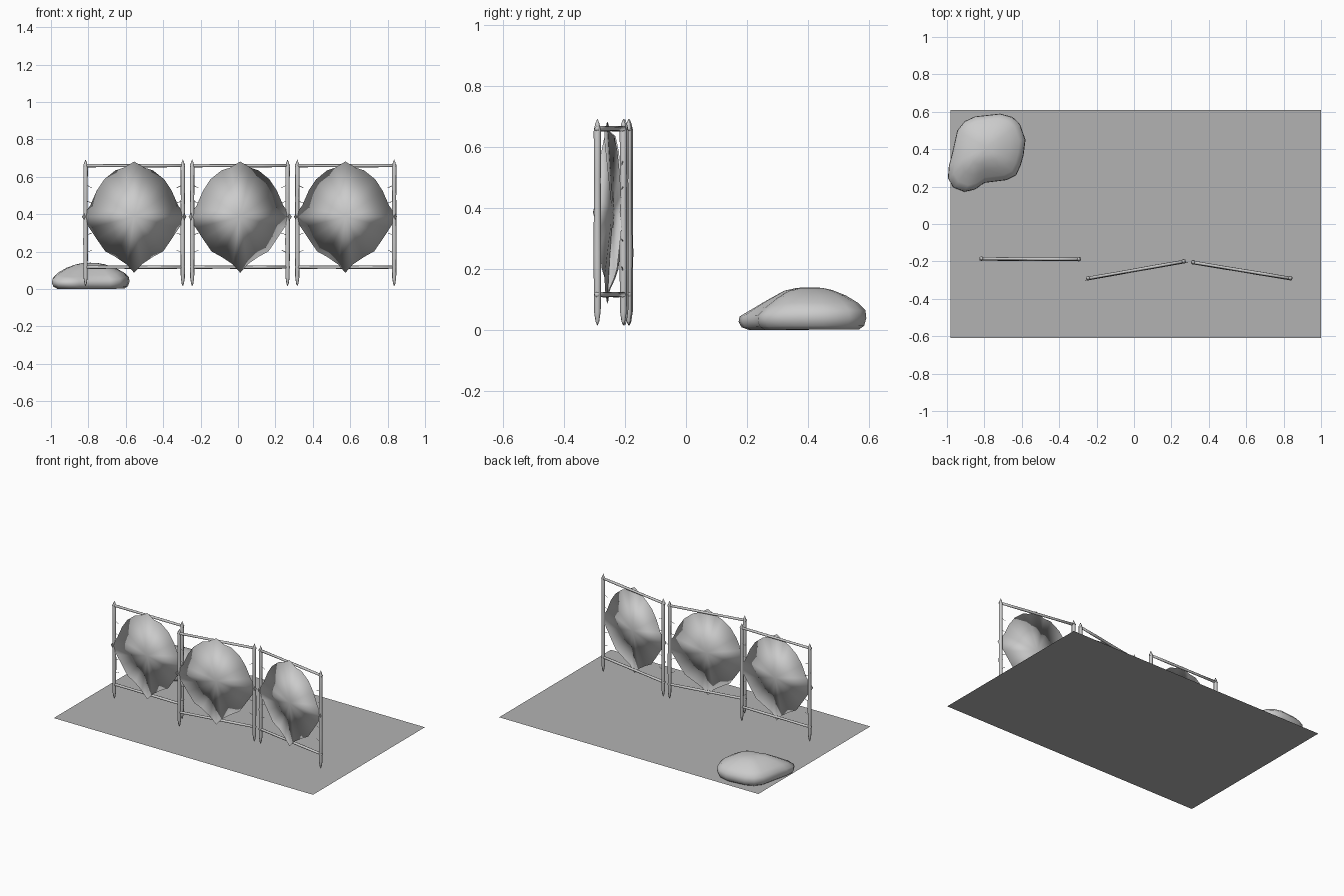
import bpy, bmesh, math
from mathutils import Vector

if "Cube" in bpy.data.objects:
    bpy.data.objects.remove(bpy.data.objects["Cube"])


def make(name, verts, faces, angle=50):
    me = bpy.data.meshes.new(name)
    me.from_pydata(verts, [], faces)
    bm = bmesh.new()
    bm.from_mesh(me)
    bmesh.ops.recalc_face_normals(bm, faces=bm.faces)
    bm.to_mesh(me)
    bm.free()
    ob = bpy.data.objects.new(name, me)
    bpy.context.collection.objects.link(ob)
    if angle >= 180:
        for p in me.polygons:
            p.use_smooth = True
        return ob
    bpy.ops.object.select_all(action='DESELECT')
    ob.select_set(True)
    bpy.context.view_layer.objects.active = ob
    bpy.ops.object.shade_smooth_by_angle(angle=math.radians(angle))
    return ob


def loft(rings, start, end):
    """Join equal rings of points and close both ends to pole points."""
    n = len(rings[0])
    verts = [v for r in rings for v in r]
    faces = []
    for k in range(len(rings) - 1):
        for i in range(n):
            j = (i + 1) % n
            faces.append((k*n + i, k*n + j, k*n + n + j, k*n + n + i))
    for tip, base in ((start, 0), (end, (len(rings) - 1) * n)):
        verts.append(tip)
        faces += [(base + i, base + (i + 1) % n, len(verts) - 1) for i in range(n)]
    return verts, faces


def pole(name, a, b, profile, sides=8):
    """Stick from a to b; profile is (fraction, radius) pairs, pointed ends."""
    a, b = Vector(a), Vector(b)
    q = (b - a).to_track_quat('Z', 'Y')
    rings = []
    for t, r in profile:
        c = a.lerp(b, t)
        rings.append([c + q @ Vector((r * math.cos(i * math.tau / sides),
                                      r * math.sin(i * math.tau / sides), 0))
                      for i in range(sides)])
    return make(name, *loft(rings, a, b), angle=180)


# Ground sheet, darker than the rest
ground = make("ground_sheet", [(-.98, -.61, .001), (1, -.61, .001), (1, .61, .001),
                               (-.98, .61, .001)], [(0, 1, 2, 3)])
mat = bpy.data.materials.new("dark_grey")
mat.diffuse_color = (.45, .45, .45, 1)
mat.use_nodes = True
mat.node_tree.nodes["Principled BSDF"].inputs["Base Color"].default_value = mat.diffuse_color
ground.data.materials.append(mat)

# Stretched hide outline (right half, mirrored for the left)
half = [(0, .295), (.055, .262), (.1, .248), (.16, .2), (.2, .14), (.235, .06), (.28, 0),
        (.24, -.06), (.2, -.12), (.155, -.185), (.1, -.215), (.04, -.255), (0, -.3)]
outline = half + [(-x, z) for x, z in reversed(half[1:-1])]

post_profile = [(.02, .006), (.07, .011), (.35, .0125), (.7, .011), (.94, .012), (.975, .007)]
rail_profile = [(.002, .009), (.3, .008), (.7, .009), (.998, .008)]

frames = [((-.815, -.185), (-.295, -.188)),
          ((-.245, -.29), (.265, -.2)),
          ((.317, -.205), (.835, -.29))]

up = Vector((0, 0, 1))
for n, (l, r) in enumerate(frames, 1):
    l, r = Vector((*l, 0)), Vector((*r, 0))
    mid, u = (l + r) / 2, (r - l).normalized()
    nrm = Vector((u.y, -u.x, 0))

    # Pointed posts and crossing rails
    for side, p in (("left", l), ("right", r)):
        pole(f"{side}_post_{n}", p + up * .015, p + up * .693, post_profile)
    for name, z in (("top", .66), ("bottom", .117)):
        pole(f"{name}_rail_{n}", l + up * z - u * .012, r + up * z + u * .012, rail_profile)

    # Thin lens-shaped hide, smooth over its rim, tips drawn over the frame
    c = mid + up * .387
    rim = [c + u * x + up * z + nrm * (.011 if abs(z) > .25 or abs(x) > .25 else .003)
           for x, z in outline]
    make(f"hide_{n}", *loft([rim], c + nrm * .011, c - nrm * .007), angle=180)

    # Little lacing thongs by the posts
    for p, sgn in ((l, 1), (r, -1)):
        for z, dz in ((.54, .018), (.46, .012), (.30, -.012), (.21, -.018)):
            a = p + up * (z + dz)
            pole(f"lacing_{n}", a, p + u * sgn * .036 + up * z, [(.05, .0018), (.95, .0012)], 4)

# Folded bundle: outline scaled through height levels
shape = [(-.995, .245), (-.99, .31), (-.972, .38), (-.945, .5), (-.905, .55), (-.85, .575),
         (-.715, .59), (-.65, .572), (-.61, .535), (-.58, .45), (-.59, .37), (-.605, .315),
         (-.63, .26), (-.68, .235), (-.8, .22), (-.85, .185), (-.905, .172), (-.965, .195)]
cx, cy = -.79, .41


def lower(x, y, z):
    return (x, y, z * (1 - .3 * min(1, max(0, (.33 - y) / .13))))


rings = [[lower(cx + (x - cx) * s, cy + (y - cy) * s, z) for x, y in shape]
         for z, s in ((.002, .86), (.015, .96), (.04, 1), (.065, .985), (.09, .85),
                      (.115, .62), (.132, .38), (.139, .2))]
make("bundle", *loft(rings, (cx, cy, .002), (cx, cy, .141)), angle=180)
